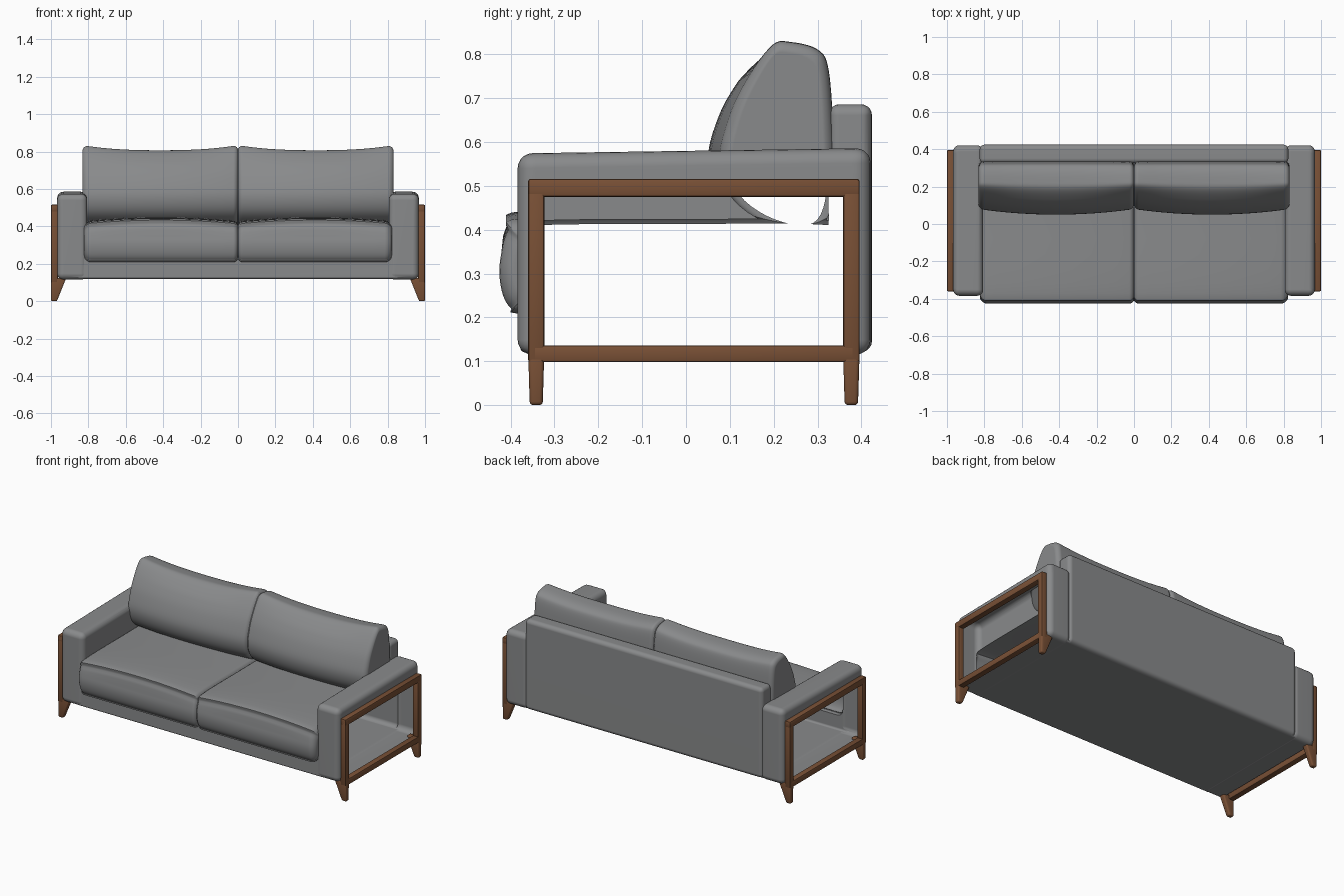
import bpy, bmesh, math
from mathutils import Vector

if "Cube" in bpy.data.objects:
    bpy.data.objects.remove(bpy.data.objects["Cube"], do_unlink=True)


def material(name, rgb):
    m = bpy.data.materials.new(name)
    m.use_nodes = True
    m.diffuse_color = (*rgb, 1)
    bsdf = next(n for n in m.node_tree.nodes if n.type == 'BSDF_PRINCIPLED')
    bsdf.inputs["Base Color"].default_value = (*rgb, 1)
    bsdf.inputs["Roughness"].default_value = 0.8
    return m


FABRIC = material("grey fabric", (0.25, 0.255, 0.26))
WOOD = material("brown wood", (0.19, 0.08, 0.036))


def finish(bm, name, mat):
    bmesh.ops.recalc_face_normals(bm, faces=bm.faces)
    me = bpy.data.meshes.new(name)
    bm.to_mesh(me)
    bm.free()
    me.materials.append(mat)
    ob = bpy.data.objects.new(name, me)
    bpy.context.collection.objects.link(ob)
    return ob


def activate(ob):
    bpy.ops.object.select_all(action='DESELECT')
    ob.select_set(True)
    bpy.context.view_layer.objects.active = ob


def smooth(ob):
    activate(ob)
    bpy.ops.object.shade_smooth_by_angle(angle=math.radians(35))


def box(name, lo, hi, mat, radius, shape=None, segments=5):
    """Rounded box between two corners; shape may move the corners first."""
    lo, hi = Vector(lo), Vector(hi)
    bm = bmesh.new()
    bmesh.ops.create_cube(bm, size=1)
    for v in bm.verts:
        v.co = (lo + hi) / 2 + v.co * (hi - lo)
        if shape:
            shape(v.co)
    bmesh.ops.bevel(bm, geom=bm.edges[:], offset=radius, segments=segments,
                    profile=0.5, affect='EDGES')
    return finish(bm, name, mat)


def spline(pts, steps=5):
    """Closed smooth curve through the points."""
    out, n = [], len(pts)
    for i in range(n):
        a, b, c, d = (Vector(pts[(i + k) % n]) for k in (-1, 0, 1, 2))
        for s in range(steps):
            t = s / steps
            out.append(0.5 * (2 * b + (c - a) * t + (2 * a - 5 * b + 4 * c - d) * t * t
                              + (3 * b - a - 3 * c + d) * t ** 3))
    return out


def rounding(d, r):
    return r - math.sqrt(r * r - (r - d) ** 2) if d < r else 0


def cushion_pair(name, profile, half, end_r, crease_r, shape):
    """Side profile (y, z) swept along x, with rounded ends and a centre crease."""
    ring = spline(profile)
    ys, zs = [p.x for p in ring], [p.y for p in ring]
    mid = Vector(((min(ys) + max(ys)) / 2, (min(zs) + max(zs)) / 2))
    size = Vector(((max(ys) - min(ys)) / 2, (max(zs) - min(zs)) / 2))
    near = [crease_r * k for k in (0.08, 0.3, 0.6, 1)]
    far = [half - end_r * k for k in (1, 0.7, 0.4, 0.2, 0.07, 0.01)]
    inner = [near[-1] + (far[0] - near[-1]) * k / 12 for k in range(1, 12)]
    xs = near + inner + far
    xs = [-x for x in reversed(xs)] + xs
    bm = bmesh.new()
    rings = []
    for x in xs:
        ax = abs(x)
        inset = max(rounding(half - ax, end_r), rounding(ax, crease_r))
        u = 2 * ax / half - 1
        row = []
        for p in ring:
            q = Vector(p)
            shape(q, u)
            q = mid + Vector(((q.x - mid.x) * (1 - inset / size.x),
                              (q.y - mid.y) * (1 - inset / size.y)))
            row.append(bm.verts.new((x, q.x, q.y)))
        rings.append(row)
    n = len(ring)
    for r0, r1 in zip(rings, rings[1:]):
        for i in range(n):
            j = (i + 1) % n
            bm.faces.new((r0[i], r0[j], r1[j], r1[i]))
    bm.faces.new(rings[0])
    bm.faces.new(rings[-1])
    return finish(bm, name, FABRIC)


# Seat cushions, gently crowned
def seat_shape(q, u):
    if q.y > 0.36:
        q.y += 0.02 * (1 - u * u)


seat = cushion_pair("seat_cushions", [
    (-0.37, 0.423), (-0.408, 0.39), (-0.425, 0.32), (-0.42, 0.26), (-0.40, 0.222),
    (-0.36, 0.208), (0, 0.21), (0.34, 0.21), (0.375, 0.25), (0.375, 0.39),
    (0.34, 0.425), (0, 0.428)], 0.825, 0.04, 0.025, seat_shape)


# Back cushions, bulging forward with raised corners
def back_shape(q, u):
    q.x -= 0.03 * (1 - u * u) * max(0, min(1, (0.25 - q.x) / 0.1))
    q.y += 0.026 * abs(u) ** 2.5 * max(0, (q.y - 0.62) / 0.18)


back_pads = cushion_pair("back_cushions", [
    (0.2, 0.41), (0.11, 0.47), (0.08, 0.56), (0.105, 0.66), (0.15, 0.74), (0.2, 0.8),
    (0.24, 0.805), (0.3, 0.79), (0.325, 0.75), (0.336, 0.62), (0.336, 0.48),
    (0.3, 0.4)], 0.832, 0.03, 0.025, back_shape)

# Base and back panel
base = box("sofa_body", (-0.86, -0.378, 0.12), (0.86, 0.41, 0.32), FABRIC, 0.012)
panel = box("back_panel", (-0.825, 0.325, 0.121), (0.825, 0.424, 0.686), FABRIC, 0.025)


# Armrests, rising slightly toward the back
def arm_shape(co):
    if co.z > 0.3:
        co.z += 0.012 if co.y > 0 else 0


arms = []
for side, s in (("left", 1), ("right", -1)):
    x0, x1 = sorted((0.806 * s, 0.967 * s))
    arms.append(box(side + "_armrest", (x0, -0.384, 0.115), (x1, 0.421, 0.574),
                    FABRIC, 0.034, arm_shape))

# Join the upholstery into one continuous skin
activate(base)
for part in [panel, seat, back_pads] + arms:
    mod = base.modifiers.new("join", 'BOOLEAN')
    mod.operation = 'UNION'
    mod.solver = 'EXACT'
    mod.object = part
    bpy.ops.object.modifier_apply(modifier=mod.name)
    bpy.data.objects.remove(part, do_unlink=True)

# Open the outer sides of the armrests inside the wooden frames
Y0, Y1, Z0, Z1 = -0.343, 0.378, 0.118, 0.495
bm = bmesh.new()
bm.from_mesh(base.data)


def outer_faces():
    return [f for f in bm.faces if abs(f.calc_center_median().x) > 0.94
            and abs(f.normal.x) > 0.2]


for co, no in (((0, Y0, 0), (0, 1, 0)), ((0, Y1, 0), (0, 1, 0)),
               ((0, 0, Z0), (0, 0, 1)), ((0, 0, Z1), (0, 0, 1))):
    faces = outer_faces()
    geom = faces + list({e for f in faces for e in f.edges}) \
        + list({v for f in faces for v in f.verts})
    bmesh.ops.bisect_plane(bm, geom=geom, plane_co=co, plane_no=no)
hole = []
for f in outer_faces():
    c = f.calc_center_median()
    if Y0 < c.y < Y1 and Z0 < c.z < Z1:
        hole.append(f)
bmesh.ops.delete(bm, geom=hole, context='FACES')
bm.to_mesh(base.data)
bm.free()
smooth(base)
base.modifiers.new("even_shading", 'WEIGHTED_NORMAL').keep_sharp = True


# Wooden side frames with tapered feet
def rail(name, s, y0, y1, z0, z1):
    x0, x1 = sorted((0.962 * s, s))
    smooth(box(name, (x0, y0, z0), (x1, y1, z1), WOOD, 0.006, segments=2))


for side, s in (("left", 1), ("right", -1)):
    rail(side + "_top_rail", s, -0.36, 0.396, 0.475, 0.516)
    rail(side + "_bottom_rail", s, -0.35, 0.386, 0.098, 0.136)
    for end, y0, y1 in (("front", -0.36, -0.323), ("back", 0.358, 0.396)):
        rail(f"{side}_{end}_post", s, y0, y1, 0.098, 0.51)

        def taper(co, s=s, yc=(y0 + y1) / 2):
            if co.z < 0.05:
                co.y = yc + (co.y - yc) * 0.8
                if abs(co.x) < 0.95:
                    co.x = 0.968 * s

        x0, x1 = sorted((0.918 * s, s))
        smooth(box(f"{side}_{end}_foot", (x0, y0, 0), (x1, y1, 0.125), WOOD, 0.008,
                   taper, 3))
